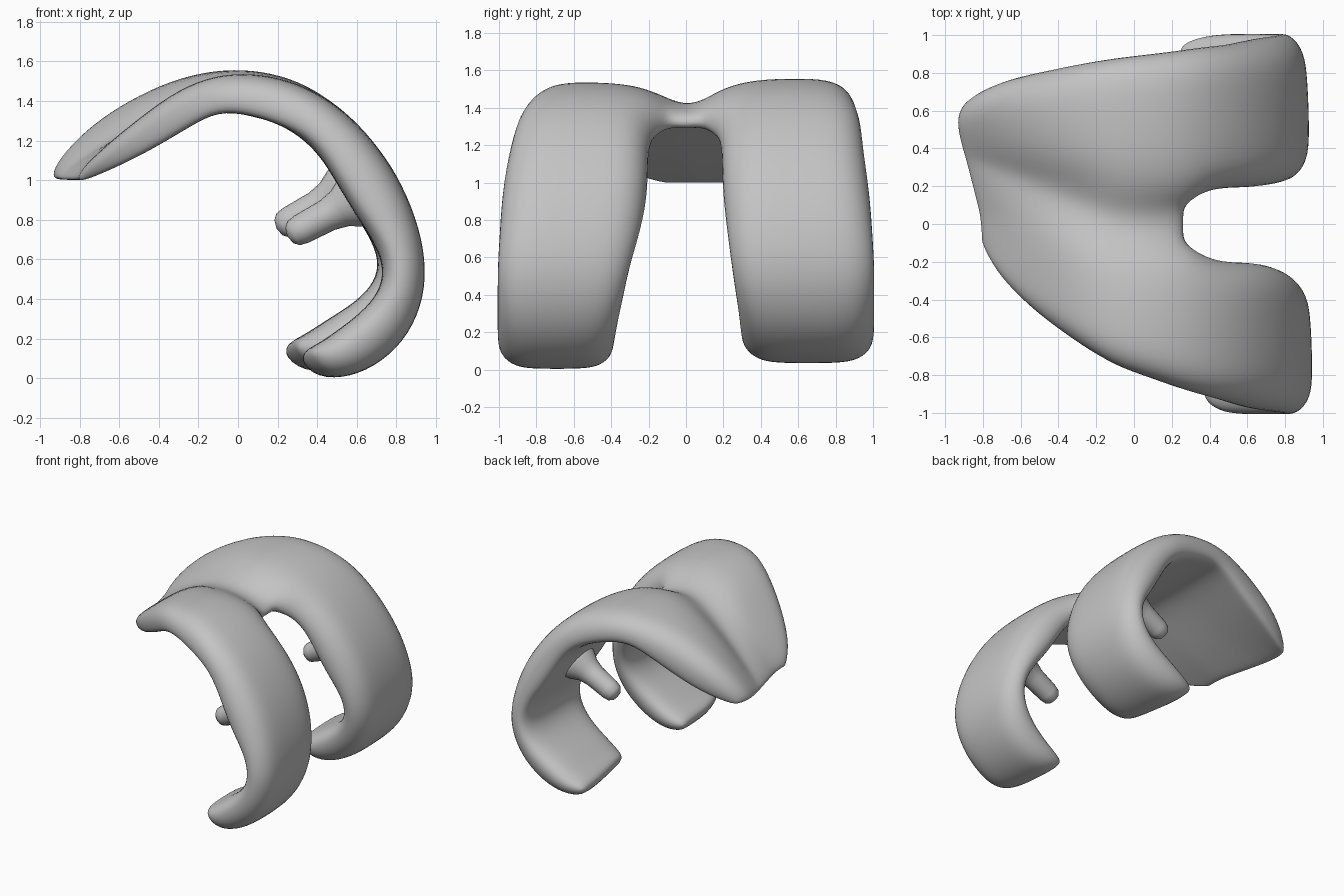
import bpy, bmesh, math
from mathutils import Vector

if "Cube" in bpy.data.objects:
    bpy.data.objects.remove(bpy.data.objects["Cube"])

metal = bpy.data.materials.new("satin_grey")
metal.diffuse_color = (0.55, 0.55, 0.55, 1)
metal.use_nodes = True
metal.node_tree.nodes["Principled BSDF"].inputs["Base Color"].default_value = metal.diffuse_color

# Side profile stations from the front tip, over the top, to the rear ends (x, z)
OUTER = [(-.955, 1.04), (-.90, 1.15), (-.76, 1.29), (-.57, 1.41), (-.35, 1.51),
         (-.12, 1.56), (.08, 1.56), (.26, 1.52), (.42, 1.44), (.58, 1.315),
         (.72, 1.155), (.835, .97), (.915, .76), (.95, .55), (.925, .36),
         (.835, .18), (.68, .05), (.50, -.005), (.34, .01)]
INNER = [(-.93, .99), (-.80, 1.03), (-.64, 1.09), (-.46, 1.17), (-.27, 1.27),
         (-.10, 1.35), (.06, 1.33), (.22, 1.28), (.34, 1.20), (.43, 1.10),
         (.50, .98), (.59, .83), (.69, .68), (.74, .55), (.71, .43),
         (.62, .33), (.50, .24), (.38, .16), (.27, .11)]
# Side edges and notch edges at each station (y)
Y_NEG = [-.10, -.26, -.40, -.53, -.65, -.75, -.81, -.87, -.91, -.94,
         -.97, -.99, -1.0, -1.01, -1.01, -1.01, -1.01, -1.0, -.95]
Y_POS = [.64, .71, .77, .81, .85, .88, .90, .92, .94, .95,
         .97, .99, 1.0, 1.01, 1.01, 1.01, 1.01, 1.0, .95]
N_NEG = [.13, .10, .03, -.03, -.07, -.09, -.10, -.10, -.17, -.20,
         -.20, -.21, -.25, -.30, -.33, -.36, -.38, -.39, -.43]
N_POS = [.33, .30, .24, .18, .13, .11, .10, .10, .17, .19,
         .19, .20, .22, .24, .26, .28, .29, .30, .35]
FRACS = (0, .12, .32, .68, .88, 1)
# Thinning of the front-side lobe near the tip
THIN = (.6, .56, .58, .66, .78, .88, .93, .95, .98)
# Depth of the central groove
GROOVE = (.0, .06, .14, .26, .44, .60, .58, .48, .36, .18)
NOTCH = 7                      # station where the notch opens
ROWS, COLS = len(OUTER), 14


def clamp(v):
    return min(1, max(0, v))


def column_y(i, j):
    if j < 6:
        return Y_NEG[i] + (N_NEG[i] - Y_NEG[i]) * FRACS[j]
    if j > 7:
        return N_POS[i] + (Y_POS[i] - N_POS[i]) * FRACS[j - 8]
    return N_NEG[i] + (N_POS[i] - N_NEG[i]) * (j - 5) / 3


def edge_drop(i, j):
    """How far the outer skin sinks toward the inner one near an edge."""
    if j in (0, 13) or (j in (5, 8) and i > NOTCH):
        return .40
    if j in (1, 12) or (j in (4, 9) and i > NOTCH):
        return .06
    return .15 if i == NOTCH and 5 <= j <= 8 else 0


def surface_point(i, j, side):
    y = column_y(i, j)
    o, n = Vector(OUTER[i]), Vector(INNER[i])
    w = clamp((i - 11) / 5)
    if j > 7:                  # the rear of one runner is set forward
        o += Vector((-.04, .03)) * w
        n += Vector((-.06, .05)) * w
    # runner treads lean slightly
    o.x -= .035 * (y - math.copysign(.62, y)) * clamp((i - 9) / 3)
    # rear ends cut at a slant
    if i >= ROWS - 2:
        cut = .5 if i == ROWS - 2 else 1
        if j < 6:
            shift = (.09, .07, .04, .03, .03, .03)[j] * cut
        else:
            shift = (.06, .05, .03, 0, 0, 0)[max(0, j - 8)] * cut
        o.x += shift
        n += Vector((shift, shift * .5))
    if side == 0:
        centre = .34 * clamp((-.08 - o.x) / .8)
        groove = (GROOVE[i] if i < len(GROOVE) else 0) * math.exp(-((y - centre) / .2) ** 2)
        thin = THIN[i] if i < len(THIN) else 1
        s = clamp((y - centre + .05) / .3)
        thick = thin + (1 - thin) * s * s * (3 - 2 * s)
        p = n + (o - n) * thick * (1 - groove) * (1 - edge_drop(i, j))
    else:                      # inner rim is slightly rounded
        rise = edge_drop(i, j) * (.3 if i < 12 else .5) if i > NOTCH else 0
        p = n + (o - n) * rise
    # slanted, rounded front edge
    skew = .13 * clamp((.52 - y) / .5) + .05 * clamp((y - .5) / .15) ** 2
    skew *= max(0, 1 - i / 5)
    if i == NOTCH and 5 <= j <= 8:
        skew += .04
        p.y -= .02 if side == 0 else .015
    return Vector((p.x + skew, y, p.y))


def cell_used(i, j):
    return 0 <= i < ROWS - 1 and 0 <= j < COLS - 1 and (i < NOTCH or j not in (5, 6, 7))


def finish(name, bm):
    bmesh.ops.recalc_face_normals(bm, faces=bm.faces)
    for f in bm.faces:
        f.smooth = True
    mesh = bpy.data.meshes.new(name)
    bm.to_mesh(mesh)
    bm.free()
    mesh.materials.append(metal)
    ob = bpy.data.objects.new(name, mesh)
    bpy.context.collection.objects.link(ob)
    return ob


# Curved shell: front flange splitting into two rear runners
bm = bmesh.new()
verts = {}


def vert(i, j, side):
    key = (i, j, side)
    if key not in verts:
        verts[key] = bm.verts.new(surface_point(i, j, side))
    return verts[key]


for i in range(ROWS - 1):
    for j in range(COLS - 1):
        if not cell_used(i, j):
            continue
        ring = [(i, j), (i, j + 1), (i + 1, j + 1), (i + 1, j)]
        for side in (0, 1):
            bm.faces.new([vert(*c, side) for c in ring])
        # rim wall wherever the neighbouring cell is empty
        for k, (di, dj) in enumerate(((-1, 0), (0, 1), (1, 0), (0, -1))):
            if not cell_used(i + di, j + dj):
                a, b = ring[k], ring[(k + 1) % 4]
                bm.faces.new([vert(*a, 0), vert(*b, 0), vert(*b, 1), vert(*a, 1)])
shell = finish("curved_shell", bm)
sub = shell.modifiers.new("smooth", 'SUBSURF')
sub.levels = sub.render_levels = 2


# Fixing pegs: flared root, straight shaft, rounded end
def peg(name, tip, y):
    bm = bmesh.new()
    profile = [(.15, 0), (.135, .05), (.10, .11), (.083, .18), (.077, .33),
               (.068, .375), (.043, .40), (0, .41)]
    pts = [bm.verts.new((r, 0, t)) for r, t in profile]
    edges = [bm.edges.new(e) for e in zip(pts, pts[1:])]
    bmesh.ops.spin(bm, geom=pts + edges, cent=(0, 0, 0), axis=(0, 0, 1),
                   angle=math.tau, steps=24)
    bmesh.ops.remove_doubles(bm, verts=bm.verts, dist=.0005)
    bmesh.ops.holes_fill(bm, edges=bm.edges, sides=0)
    axis = Vector((-.88, 0, -.47)).normalized()
    ob = finish(name, bm)
    ob.rotation_euler = axis.to_track_quat('Z', 'Y').to_euler()
    ob.location = Vector((tip[0], y, tip[1])) - axis * .41


peg("front_peg", (.25, .715), -.60)
peg("back_peg", (.195, .755), .58)
